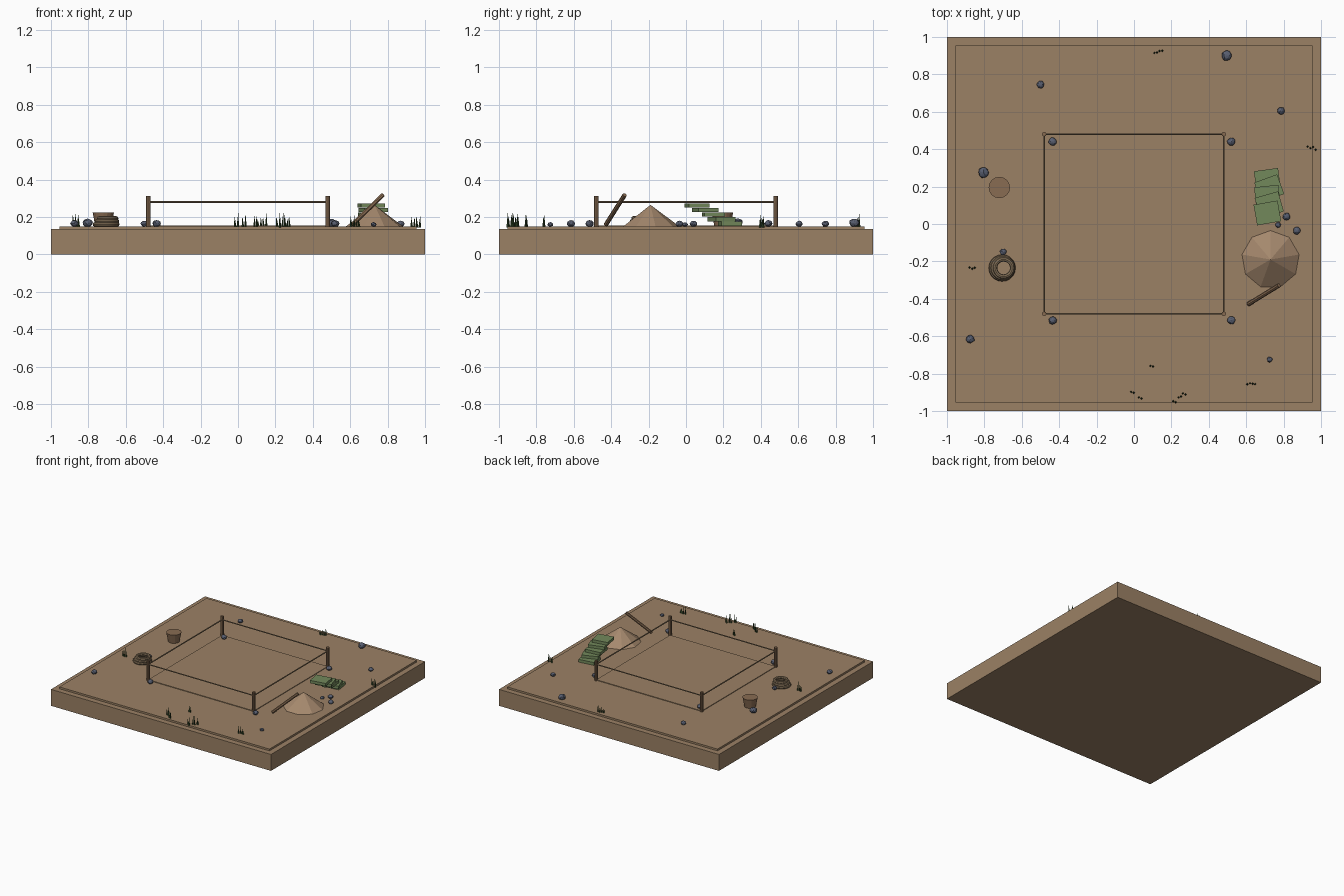
import bpy, math, random
from mathutils import Vector

random.seed(4)
cube = bpy.data.objects.get("Cube")
if cube:
    bpy.data.objects.remove(cube, do_unlink=True)
GROUND = 0.15


def material(name, rgb):
    m = bpy.data.materials.new(name)
    m.use_nodes = True
    m.diffuse_color = (*rgb, 1)
    m.node_tree.nodes["Principled BSDF"].inputs["Base Color"].default_value = (*rgb, 1)
    return m


EARTH = material("earth brown", (0.33, 0.22, 0.13))
SAND = material("sand", (0.38, 0.25, 0.155))
WOOD = material("wood", (0.25, 0.15, 0.085))
ROPE = material("rope", (0.24, 0.17, 0.10))
GREEN = material("painted green", (0.17, 0.25, 0.105))
STONE = material("blue grey stone", (0.10, 0.115, 0.165))
GRASS = material("dark grass", (0.03, 0.065, 0.02))


def finish(name, mat):
    ob = bpy.context.object
    ob.name = name
    ob.data.materials.append(mat)
    return ob


def box(name, mat, center, size, turn=0):
    bpy.ops.mesh.primitive_cube_add(size=1, location=center, rotation=(0, 0, turn))
    bpy.context.object.scale = size
    return finish(name, mat)


def rod(name, mat, a, b, r1, r2=None, sides=8):
    a, b = Vector(a), Vector(b)
    d = b - a
    bpy.ops.mesh.primitive_cone_add(
        vertices=sides, radius1=r1, radius2=r1 if r2 is None else r2, depth=d.length,
        location=(a + b) / 2, rotation=d.to_track_quat('Z', 'Y').to_euler())
    return finish(name, mat)


# Ground block, top layer and marked-out plot
box("ground_block", EARTH, (0, 0, 0.0675), (2, 2, 0.135))
box("top_soil", EARTH, (0, 0, 0.1425), (1.91, 1.91, 0.015))
box("plot", EARTH, (0, 0, 0.1525), (0.96, 0.96, 0.005))

# Corner posts joined by ropes
corners = [(-0.48, -0.48), (0.48, -0.48), (0.48, 0.48), (-0.48, 0.48)]
for i, (x, y) in enumerate(corners):
    rod("corner_post", WOOD, (x, y, GROUND), (x, y, 0.312), 0.012)
    nx, ny = corners[(i + 1) % 4]
    rod("boundary_rope", ROPE, (x, y, 0.281), (nx, ny, 0.281), 0.005, sides=6)

# Sand pile with a pole leaning on it
bpy.ops.mesh.primitive_cone_add(vertices=9, radius1=0.155, depth=0.115,
                                location=(0.73, -0.19, 0.2075))
finish("sand_pile", SAND)
rod("leaning_pole", WOOD, (0.612, -0.428, 0.16), (0.775, -0.328, 0.318), 0.012)

# Bucket
rod("bucket", WOOD, (-0.72, 0.195, GROUND), (-0.72, 0.195, 0.225), 0.043, 0.057, 16)

# Coiled rope
for i, radius in enumerate((0.06, 0.054, 0.046)):
    bpy.ops.mesh.primitive_torus_add(
        major_segments=20, minor_segments=8, major_radius=radius, minor_radius=0.012,
        location=(-0.705 + 0.004 * i, -0.235, 0.161 + 0.016 * i))
    finish("rope_coil", ROPE)
    bpy.ops.object.shade_smooth_by_angle()

# Slipped stack of boards
turns = (8, 20, 6, 16, 10)
for i, turn in enumerate(turns):
    box("stacked_board", GREEN,
        (0.713 + 0.01 * (i % 2), 0.235 - 0.044 * i, 0.165 + 0.0242 * i),
        (0.13, 0.112, 0.023), math.radians(turn))

# Scattered stones: x, y, radius
stones = [(-0.5, 0.745, 0.02), (0.495, 0.9, 0.028), (0.785, 0.605, 0.02),
          (-0.805, 0.275, 0.028), (-0.7, -0.15, 0.018), (0.725, -0.725, 0.015),
          (-0.875, -0.615, 0.022), (0.815, 0.04, 0.02), (0.77, -0.005, 0.015),
          (0.87, -0.035, 0.02)]
stones += [(sx, sy, 0.022) for sx in (-0.435, 0.52) for sy in (-0.515, 0.44)]
for x, y, r in stones:
    bpy.ops.mesh.primitive_ico_sphere_add(
        subdivisions=2, radius=r, location=(x, y, GROUND + 0.7 * r),
        rotation=(0, 0, random.uniform(0, 6)))
    bpy.context.object.scale = (1, 1, 0.8)
    ob = finish("stone", STONE)
    for v in ob.data.vertices:
        v.co *= random.uniform(0.9, 1.08)

# Grass tufts: x, y, number of blades
tufts = [(0.13, 0.922, 4), (0.95, 0.405, 4), (-0.865, -0.24, 3), (0.095, -0.76, 2),
         (-0.008, -0.9, 2), (0.033, -0.93, 2), (0.217, -0.95, 2), (0.245, -0.925, 2),
         (0.268, -0.908, 2), (0.627, -0.855, 4)]
for x, y, count in tufts:
    spread = 0.007 * (count - 1)
    for i in range(count):
        bx = x + spread * (2 * i / (count - 1) - 1)
        by = y + random.uniform(-0.5, 0.5) * spread
        lean = random.uniform(-0.006, 0.006)
        rod("grass_blade", GRASS, (bx, by, 0.145),
            (bx + lean, by, random.uniform(0.19, 0.225)), 0.007, 0, 4)
